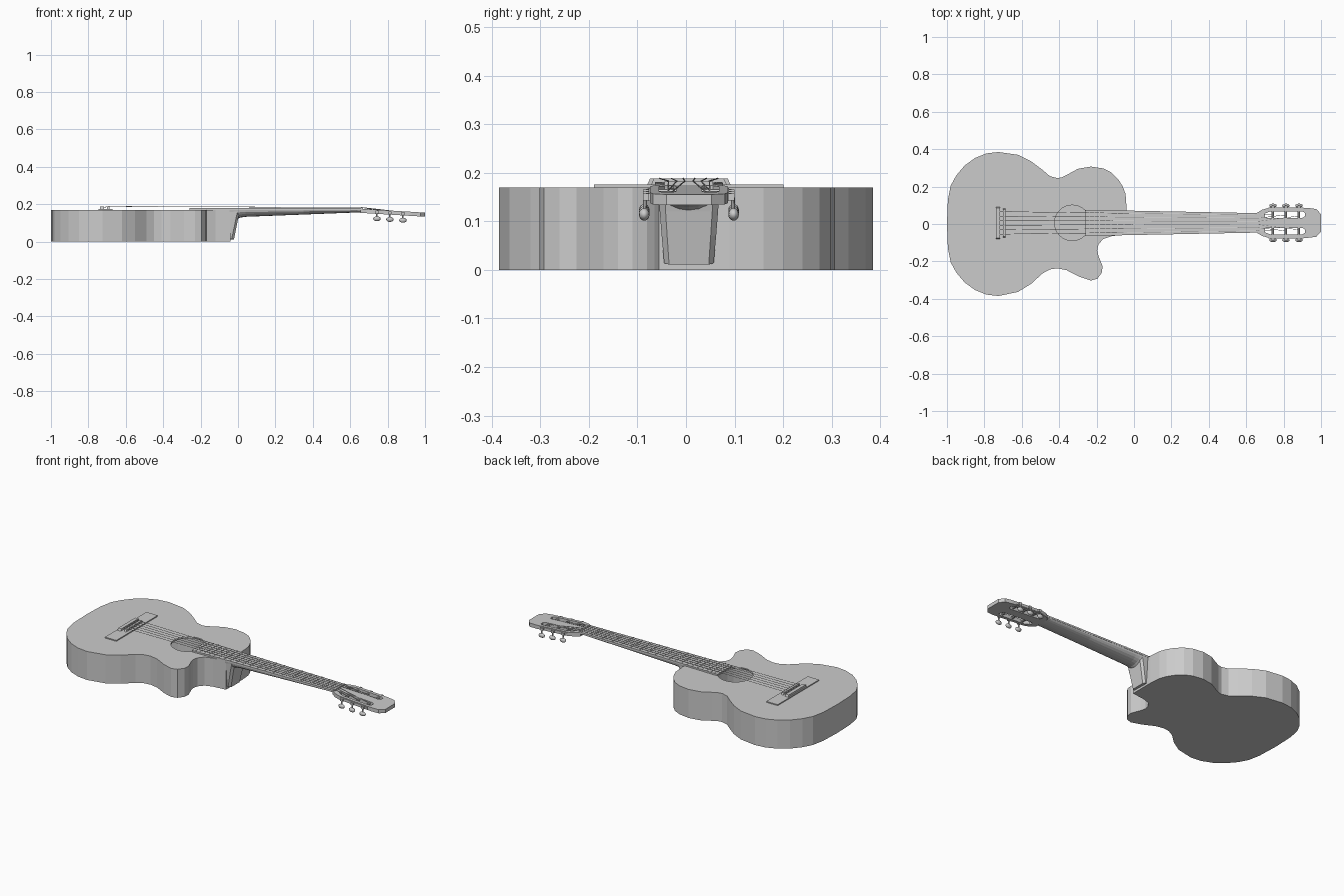
import bpy, bmesh, math
from mathutils import Vector, Matrix

if "Cube" in bpy.data.objects:
    bpy.data.objects.remove(bpy.data.objects["Cube"])

CY = 0.006            # centre line of neck and bridge
NUT, SADDLE = 0.66, -0.69
TILT = -0.06          # slope of the headstock


def finish(name, bm, smooth=False):
    bmesh.ops.recalc_face_normals(bm, faces=bm.faces)
    me = bpy.data.meshes.new(name)
    bm.to_mesh(me)
    bm.free()
    ob = bpy.data.objects.new(name, me)
    bpy.context.collection.objects.link(ob)
    if smooth:
        for p in me.polygons:
            p.use_smooth = True
    return ob


def loft(name, rings):
    bm = bmesh.new()
    vs = [[bm.verts.new(p) for p in r] for r in rings]
    n = len(vs[0])
    for a, b in zip(vs, vs[1:]):
        for i in range(n):
            j = (i + 1) % n
            bm.faces.new((a[i], a[j], b[j], b[i]))
    bm.faces.new(vs[0])
    bm.faces.new(vs[-1])
    return finish(name, bm)


def prism(name, pts, z0, z1, tilt=0.0):
    return loft(name, [[(x, y, z + tilt * (x - 0.655)) for x, y in pts] for z in (z0, z1)])


def rect(x0, x1, y0, y1):
    return [(x0, y0), (x1, y0), (x1, y1), (x0, y1)]


def rod(name, a, b, r, seg=8, smooth=False):
    a, b = Vector(a), Vector(b)
    d = b - a
    bm = bmesh.new()
    m = Matrix.Translation((a + b) / 2) @ d.to_track_quat('Z', 'Y').to_matrix().to_4x4()
    bmesh.ops.create_cone(bm, cap_ends=True, segments=seg, radius1=r, radius2=r,
                          depth=d.length, matrix=m)
    return finish(name, bm, smooth)


def cut(ob, cutter):
    mod = ob.modifiers.new("cut", 'BOOLEAN')
    mod.operation, mod.solver, mod.object = 'DIFFERENCE', 'EXACT', cutter
    bpy.context.view_layer.objects.active = ob
    bpy.ops.object.modifier_apply(modifier=mod.name)
    bpy.data.objects.remove(cutter)


# Body: single-cutaway outline with a hollow and a sound hole
outline = [(-0.04, 0.09), (-0.045, 0.16), (-0.06, 0.2), (-0.085, 0.24), (-0.12, 0.275), (-0.165, 0.297),
           (-0.23, 0.307), (-0.30, 0.295), (-0.355, 0.265), (-0.385, 0.25), (-0.41, 0.245),
           (-0.45, 0.256), (-0.49, 0.29), (-0.55, 0.335), (-0.62, 0.37), (-0.725, 0.385),
           (-0.79, 0.377), (-0.85, 0.353), (-0.905, 0.313), (-0.95, 0.26), (-0.98, 0.205),
           (-0.995, 0.13), (-1.0, 0.0), (-0.995, -0.13), (-0.98, -0.205), (-0.95, -0.26),
           (-0.905, -0.313), (-0.85, -0.353), (-0.79, -0.377), (-0.725, -0.385), (-0.62, -0.363),
           (-0.55, -0.32), (-0.49, -0.265), (-0.45, -0.243), (-0.41, -0.237), (-0.36, -0.247),
           (-0.29, -0.283), (-0.23, -0.302), (-0.195, -0.292), (-0.172, -0.26), (-0.168, -0.225),
           (-0.19, -0.17), (-0.197, -0.14), (-0.19, -0.11), (-0.165, -0.08), (-0.12, -0.065),
           (-0.04, -0.056)]
body = prism("body", outline, 0, 0.17)
cut(body, rod("cavity_cutter", (-0.4, 0, 0.008), (-0.4, 0, 0.16), 0.195, 32))
cut(body, rod("sound_hole_cutter", (-0.33, CY, 0.1), (-0.33, CY, 0.2), 0.095, 32))

# Bridge: base plate, tie block, saddle
prism("bridge_plate", rect(-0.745, -0.67, CY - 0.195, CY + 0.195), 0.169, 0.176)
for name, x0, x1, w in (("bridge_tie_block", -0.738, -0.717, 0.086),
                        ("bridge_saddle", -0.70, -0.687, 0.078)):
    loft(name, [[(x, y, z) for x, y in rect(x0, x1, CY - h, CY + h)]
                for z, h in ((0.175, w), (0.188, w - 0.006))])


def half_width(x):
    return 0.07 + (x + 0.26) / 0.92 * (0.052 - 0.07)


# Fretboard, frets and nut
prism("fretboard", [(x, CY + s * half_width(x)) for x, s in
                    ((-0.26, -1), (NUT, -1), (NUT, 1), (-0.26, 1))], 0.169, 0.179)
for n in range(1, 20):
    x = NUT - (NUT - SADDLE) * (1 - 2 ** (-n / 12))
    h = half_width(x)
    prism(f"fret_{n}", rect(x - 0.002, x + 0.002, CY - h, CY + h), 0.178, 0.1805)
prism("nut", rect(NUT - 0.003, NUT + 0.007, CY - 0.05, CY + 0.05), 0.165, 0.182)

# Neck: half-round section tapering to the headstock
rings = []
for x, depth in ((-0.045, 0.052), (-0.005, 0.05), (0.012, 0.041), (0.04, 0.037),
                 (0.35, 0.025), (0.63, 0.014), (0.70, 0.016)):
    h = half_width(min(x, NUT)) - 0.001
    top = 0.17 if x < 0.68 else 0.168
    rings.append([(x, CY + h * math.cos(a), top - depth * math.sin(a))
                  for a in (math.pi * i / 10 for i in range(11))])
loft("neck", rings)

# Heel
loft("neck_heel", [[(-0.06, CY - w, z), (xf - 0.012, CY - w, z), (xf, CY - w * 0.8, z - dz),
                    (xf, CY + w * 0.8, z - dz), (xf - 0.012, CY + w, z), (-0.06, CY + w, z)]
                   for z, xf, w, dz in ((0.014, -0.022, 0.051, 0.003), (0.07, -0.01, 0.056, 0),
                                        (0.12, 0.0, 0.06, 0), (0.17, 0.012, 0.063, 0))])

# Slotted headstock
half = [(0.655, 0.052), (0.685, 0.07), (0.72, 0.08), (0.93, 0.08), (0.975, 0.074), (1.0, 0.046)]
pts = [(x, CY + y) for x, y in half] + [(x, CY - y) for x, y in reversed(half)]
head = prism("headstock", pts, 0.154, 0.176, TILT)
slot = [(0.69, 0.032), (0.71, 0.027), (0.9, 0.027), (0.914, 0.035), (0.914, 0.053),
        (0.9, 0.062), (0.73, 0.062), (0.7, 0.05)]
for s in (-1, 1):
    cut(head, prism("slot_cutter", [(x, CY + s * y) for x, y in slot], 0.1, 0.25, TILT))

# Tuners: side plate, post, gear housing, stem and knob, mirrored on both sides
POSTS = (0.743, 0.812, 0.882)
for s, side in ((-1, "right"), (1, "left")):
    def at(y):
        return CY + s * y
    prism(f"tuner_plate_{side}", rect(0.72, 0.905, at(0.079), at(0.083)), 0.157, 0.172, TILT)
    for i, x in enumerate(POSTS):
        mid = 0.165 + TILT * (x - 0.655)
        tag = f"{side}_{i + 1}"
        rod(f"tuner_post_{tag}", (x, at(0.022), mid), (x, at(0.088), mid), 0.007, 10, False)
        prism(f"tuner_gear_{tag}", rect(x - 0.008, x + 0.008, at(0.082), at(0.094)),
              mid - 0.008, mid + 0.006)
        rod(f"tuner_stem_{tag}", (x, at(0.09), mid), (x, at(0.091), mid - 0.03), 0.004)
        bm = bmesh.new()
        bmesh.ops.create_uvsphere(
            bm, u_segments=12, v_segments=8, radius=1,
            matrix=Matrix.Translation((x, at(0.092), mid - 0.037)) @ Matrix.Diagonal((0.02, 0.011, 0.013, 1)))
        finish(f"tuner_knob_{tag}", bm, True)

# Strings: tie block to saddle, saddle to nut, nut to tuner post
for k in range(6):
    t = (k - 2.5) / 2.5
    s = 1 if t > 0 else -1
    x = POSTS[k if k < 3 else 5 - k]
    py = CY + s * (0.037 + 0.006 * (abs(t) > 0.5))
    path = [(-0.725, CY + 0.06 * t, 0.182), (SADDLE, CY + 0.06 * t, 0.1885),
            (NUT + 0.002, CY + 0.042 * t, 0.183), (x, py, 0.172 + TILT * (x - 0.655))]
    for j, (a, b) in enumerate(zip(path, path[1:])):
        rod(f"string_{k + 1}_part_{j + 1}", a, b, 0.0014, 6)
